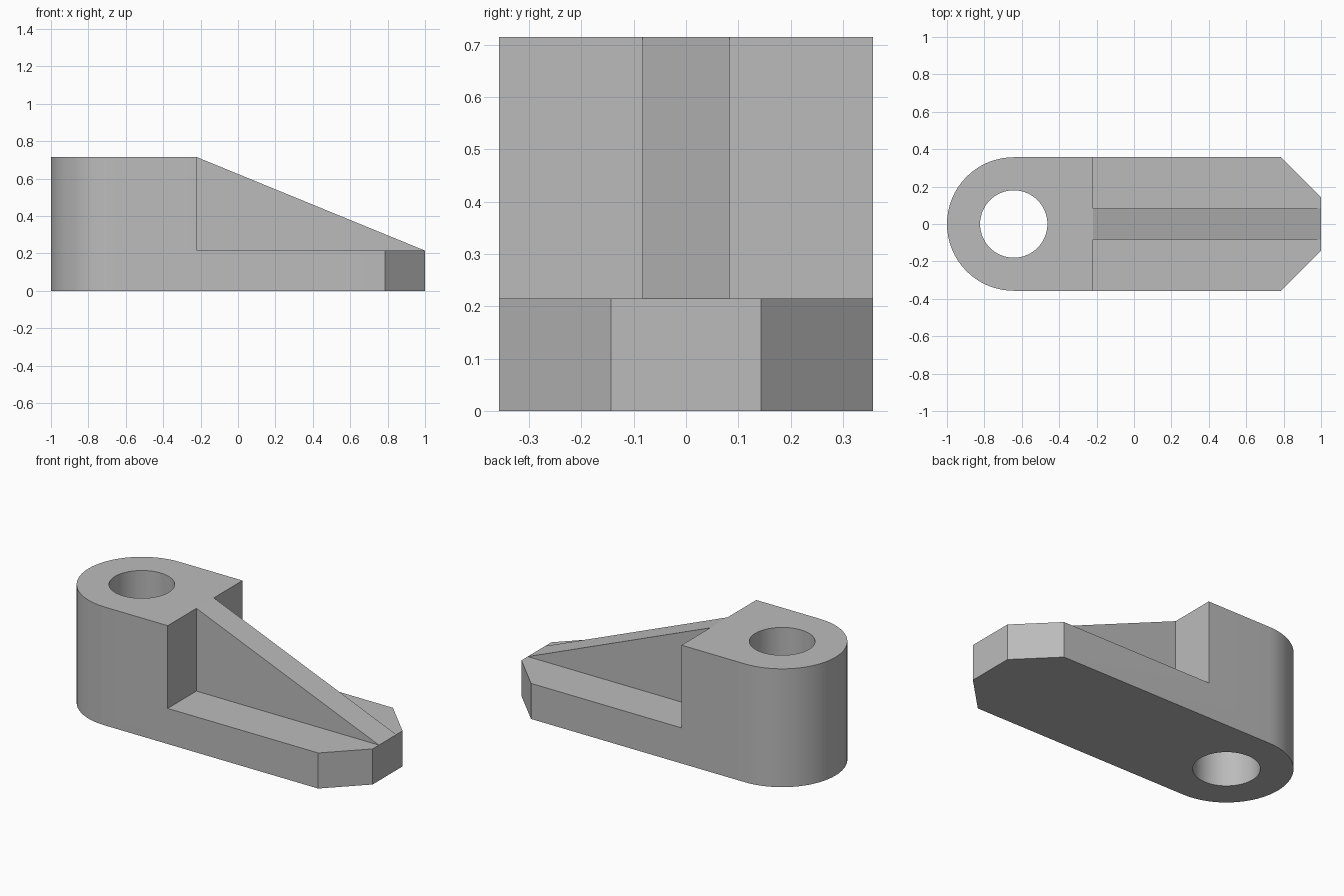
import bpy
import bmesh
from math import pi, cos, sin, radians
from mathutils import Vector

default = bpy.data.objects.get("Cube")
if default:
    bpy.data.objects.remove(default, do_unlink=True)

LENGTH, HALF_W, HEIGHT = 1.0, 0.357, 0.715   # half length, half width, boss height
BASE_TOP, STEP_X, RIB = 0.215, -0.22, 0.083  # base plate, boss face, rib half width
CHAMFER, HOLE_R = 0.214, 0.18
BOSS_X = HALF_W - LENGTH

grey = bpy.data.materials.new("plain_grey")
grey.use_nodes = True
grey.diffuse_color = (0.5, 0.5, 0.5, 1)
grey.node_tree.nodes["Principled BSDF"].inputs["Base Color"].default_value = (0.5, 0.5, 0.5, 1)


def prism(name, points, direction):
    """Extrude a closed 3D outline along a vector."""
    bm = bmesh.new()
    face = bm.faces.new([bm.verts.new(p) for p in points])
    new = bmesh.ops.extrude_face_region(bm, geom=[face])["geom"]
    moved = [v for v in new if isinstance(v, bmesh.types.BMVert)]
    bmesh.ops.translate(bm, verts=moved, vec=Vector(direction))
    bmesh.ops.recalc_face_normals(bm, faces=bm.faces)
    mesh = bpy.data.meshes.new(name)
    bm.to_mesh(mesh)
    bm.free()
    mesh.materials.append(grey)
    obj = bpy.data.objects.new(name, mesh)
    bpy.context.collection.objects.link(obj)
    return obj


def arc(radius, start, end, steps, z):
    angles = [start + (end - start) * i / steps for i in range(steps + 1)]
    return [(BOSS_X + radius * cos(a), radius * sin(a), z) for a in angles]


# Bracket body: rounded at one end, chamfered at the other
tip = [(LENGTH - CHAMFER, -HALF_W, 0), (LENGTH, CHAMFER - HALF_W, 0),
       (LENGTH, HALF_W - CHAMFER, 0), (LENGTH - CHAMFER, HALF_W, 0)]
bracket = prism("bracket", arc(HALF_W, pi / 2, 3 * pi / 2, 32, 0) + tip, (0, 0, HEIGHT))

# Pockets either side of the rib
cutters = []
for side, sign in (("left", 1), ("right", -1)):
    floor = [(STEP_X, sign * RIB, BASE_TOP), (2, sign * RIB, BASE_TOP),
             (2, sign, BASE_TOP), (STEP_X, sign, BASE_TOP)]
    cutters.append(prism(side + "_pocket_cutter", floor, (0, 0, 1)))

# Slope along the top of the rib
drop = (HEIGHT - BASE_TOP) / (LENGTH - STEP_X)
slope = [(STEP_X, -1, HEIGHT), (2, -1, HEIGHT - drop * (2 - STEP_X)),
         (2, -1, 2), (STEP_X, -1, 2)]
cutters.append(prism("slope_cutter", slope, (0, 2, 0)))

# Through hole in the boss
cutters.append(prism("hole_cutter", arc(HOLE_R, 0, 2 * pi, 64, -1)[:-1], (0, 0, 3)))

for cutter in cutters:
    cutter.hide_render = True
    mod = bracket.modifiers.new(cutter.name, "BOOLEAN")
    mod.operation = "DIFFERENCE"
    mod.solver = "EXACT"
    mod.object = cutter

# Bake the cuts and drop the helpers
graph = bpy.context.evaluated_depsgraph_get()
result = bpy.data.meshes.new_from_object(bracket.evaluated_get(graph))
bracket.modifiers.clear()
bracket.data = result
for cutter in cutters:
    bpy.data.objects.remove(cutter, do_unlink=True)

bpy.ops.object.select_all(action="DESELECT")
bracket.select_set(True)
bpy.context.view_layer.objects.active = bracket
bpy.ops.object.shade_smooth_by_angle(angle=radians(20))
